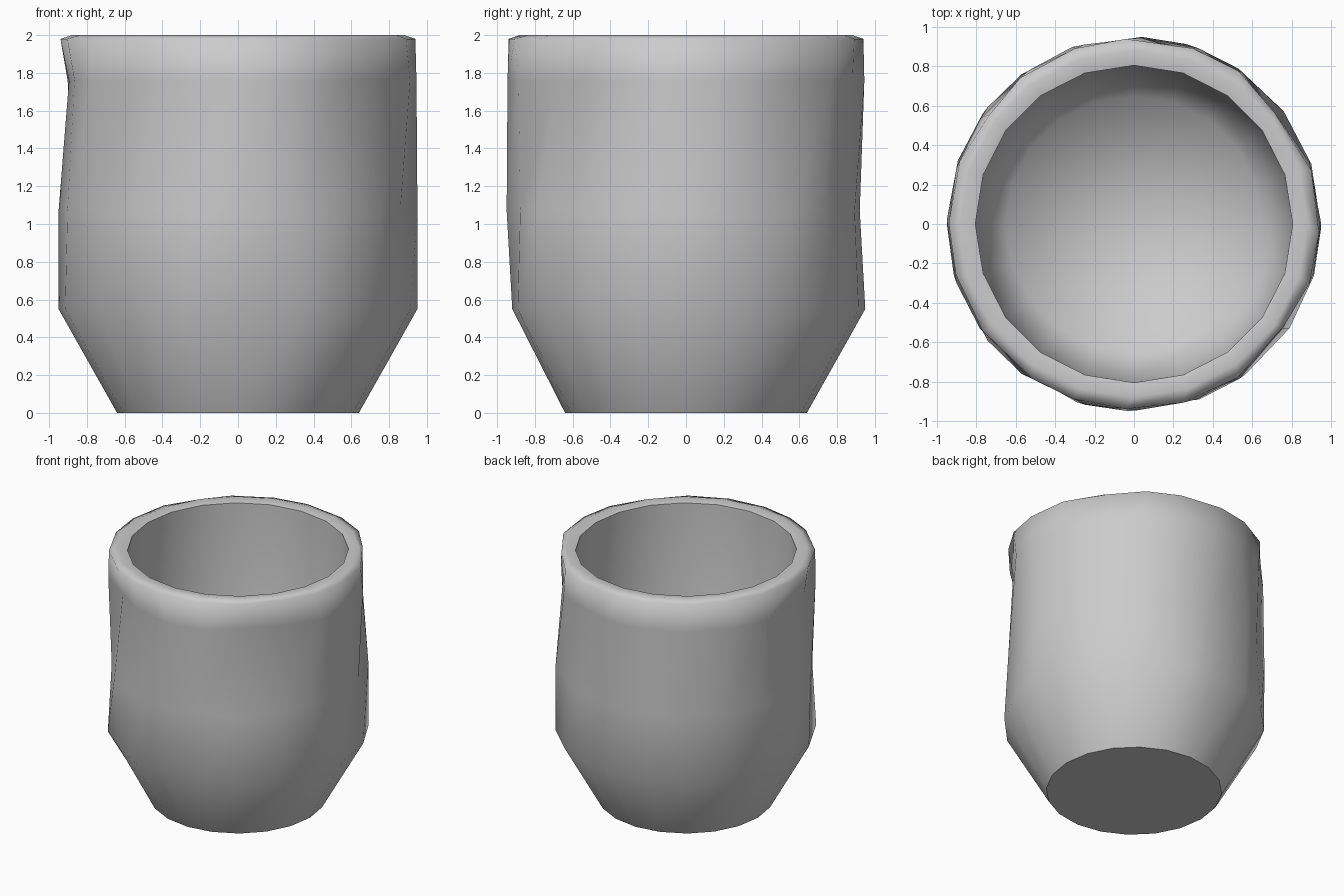
import bpy, bmesh, math, random

random.seed(4)
if "Cube" in bpy.data.objects:
    bpy.data.objects.remove(bpy.data.objects["Cube"], do_unlink=True)

grey = bpy.data.materials.new("stone grey")
grey.use_nodes = True
colour = (0.6, 0.6, 0.6, 1)
grey.diffuse_color = colour
grey.node_tree.nodes["Principled BSDF"].inputs["Base Color"].default_value = colour

SIDES = 20
# Rings from the base centre up the outside, over the rim and down the inside
OUTER = [(0.64, 0), (0.95, 0.55), (0.95, 1.07), (0.945, 1.76), (0.94, 1.98)]
RIM = [(0.88, 2.0), (0.805, 1.985)]
INNER = [(0.8, 0.6), (0.65, 0.14)]
# Hewn hollows: angle in degrees, outer ring, depth
HOLLOWS = [(234, 3, 0.06), (252, 3, 0.04), (306, 3, 0.07), (324, 3, 0.06),
           (288, 2, 0.03), (324, 2, 0.03), (342, 2, 0.04), (216, 2, 0.03),
           (36, 3, 0.05), (54, 2, 0.04), (72, 3, 0.03), (162, 2, 0.05),
           (180, 3, 0.05), (198, 3, 0.04), (126, 2, 0.02), (90, 2, 0.03),
           (18, 2, 0.03), (270, 1, 0.03), (234, 1, 0.02), (36, 4, 0.03),
           (324, 4, 0.02), (144, 4, 0.02)]

bm = bmesh.new()


def ring(radius, z, level=-1, wobble=0.0):
    verts = []
    for i in range(SIDES):
        degrees = i * 360 / SIDES
        dent = sum(d for a, lev, d in HOLLOWS if lev == level and a == degrees)
        angle = math.radians(degrees) + random.uniform(-wobble, wobble)
        r = radius - dent
        verts.append(bm.verts.new((r * math.cos(angle), r * math.sin(angle), z)))
    return verts


# Wall, rim and hollow inside
rings = [ring(r, z, k, 0.05 if k else 0) for k, (r, z) in enumerate(OUTER)]
rings += [ring(r, z) for r, z in RIM + INNER]
for low, high in zip(rings, rings[1:]):
    for i in range(SIDES):
        j = (i + 1) % SIDES
        bm.faces.new((low[i], low[j], high[j], high[i]))

# Underside and inner floor
bm.faces.new(reversed(rings[0]))
centre = bm.verts.new((0, 0, 0.14))
for i in range(SIDES):
    bm.faces.new((rings[-1][i], rings[-1][(i + 1) % SIDES], centre))

# Smooth shading with crisp base and inner lip
for face in bm.faces:
    face.smooth = True
for loop in (rings[0], rings[6]):
    for i in range(SIDES):
        bm.edges.get((loop[i], loop[(i + 1) % SIDES])).smooth = False

mesh = bpy.data.meshes.new("cup_body")
bm.to_mesh(mesh)
bm.free()
mesh.materials.append(grey)
cup = bpy.data.objects.new("cup_body", mesh)
bpy.context.collection.objects.link(cup)
